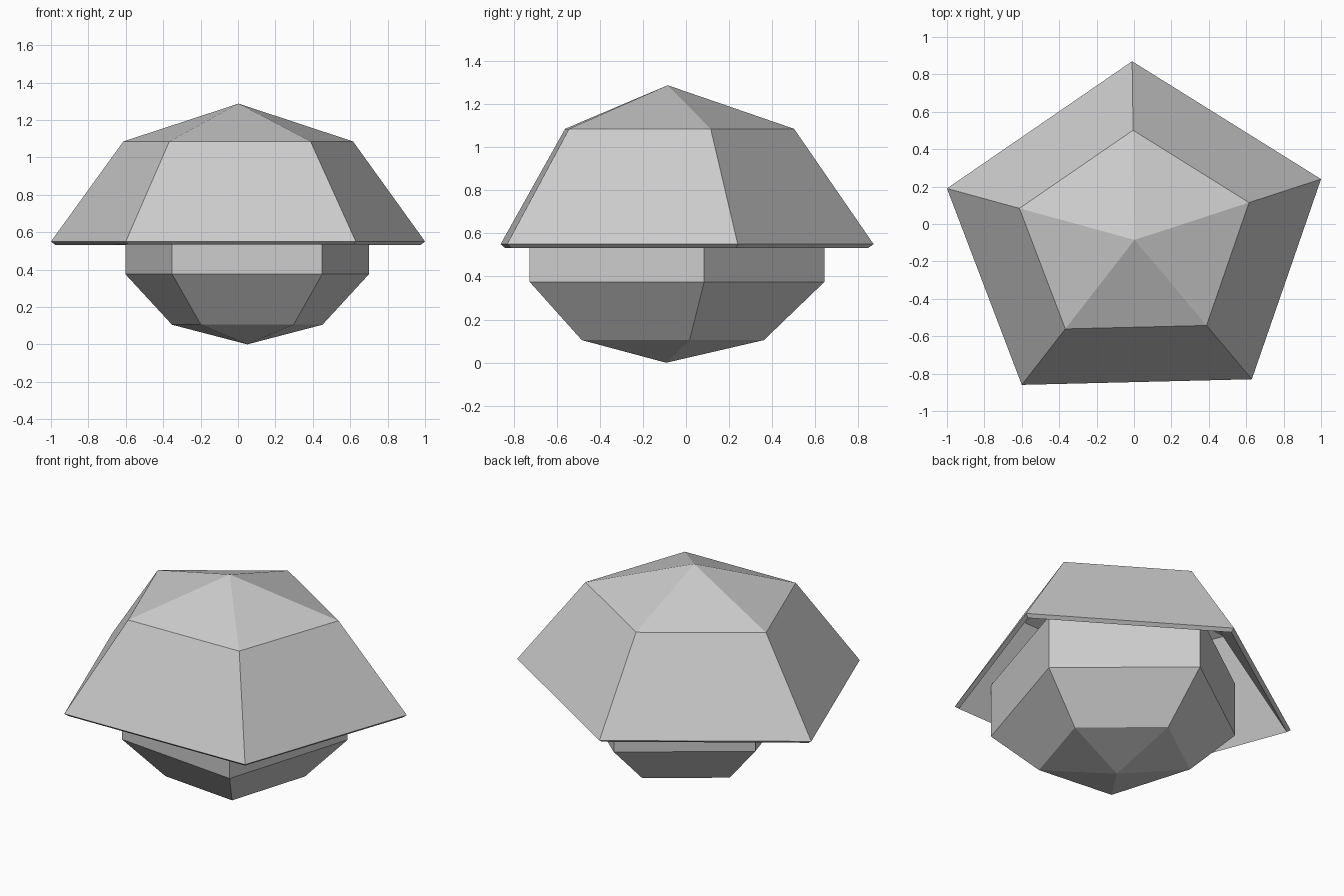
import bpy, bmesh

if "Cube" in bpy.data.objects:
    bpy.data.objects.remove(bpy.data.objects["Cube"])


def dome(name, outline, centre, rings, top, bottom=None):
    """Stack scaled copies of a five-sided outline and close them with apex fans."""
    cx, cy = centre
    bm = bmesh.new()
    loops = [[bm.verts.new((cx + (x - cx) * s, cy + (y - cy) * s, z)) for x, y in outline]
             for z, s in rings]
    n = len(outline)
    peak = bm.verts.new((cx, cy, top))
    base = bm.verts.new((cx, cy, bottom)) if bottom is not None else None
    for i in range(n):
        j = (i + 1) % n
        for lo, hi in zip(loops, loops[1:]):
            bm.faces.new((lo[i], lo[j], hi[j], hi[i]))
        bm.faces.new((loops[-1][i], loops[-1][j], peak))
        if base:
            bm.faces.new((base, loops[0][j], loops[0][i]))
    mesh = bpy.data.meshes.new(name)
    bm.to_mesh(mesh)
    bm.free()
    obj = bpy.data.objects.new(name, mesh)
    bpy.context.collection.objects.link(obj)
    return obj


# Hollow faceted cap with a thin shell
cap = dome("cap",
           [(-0.01, 0.87), (-1.0, 0.19), (-0.60, -0.86), (0.63, -0.83), (1.0, 0.24)],
           (0.003, -0.085), [(0.55, 1.0), (1.085, 0.614)], 1.287)
shell = cap.modifiers.new("shell", 'SOLIDIFY')
shell.thickness = 0.03
shell.offset = -1

# Closed faceted body, its upper half hidden inside the cap
dome("body",
     [(0.05, 0.642), (-0.602, 0.175), (-0.352, -0.645), (0.45, -0.725), (0.70, 0.084)],
     (0.05, -0.092),
     [(0.105, 0.618), (0.375, 1.0), (0.71, 1.0), (0.98, 0.618)], 1.085, 0.0)
